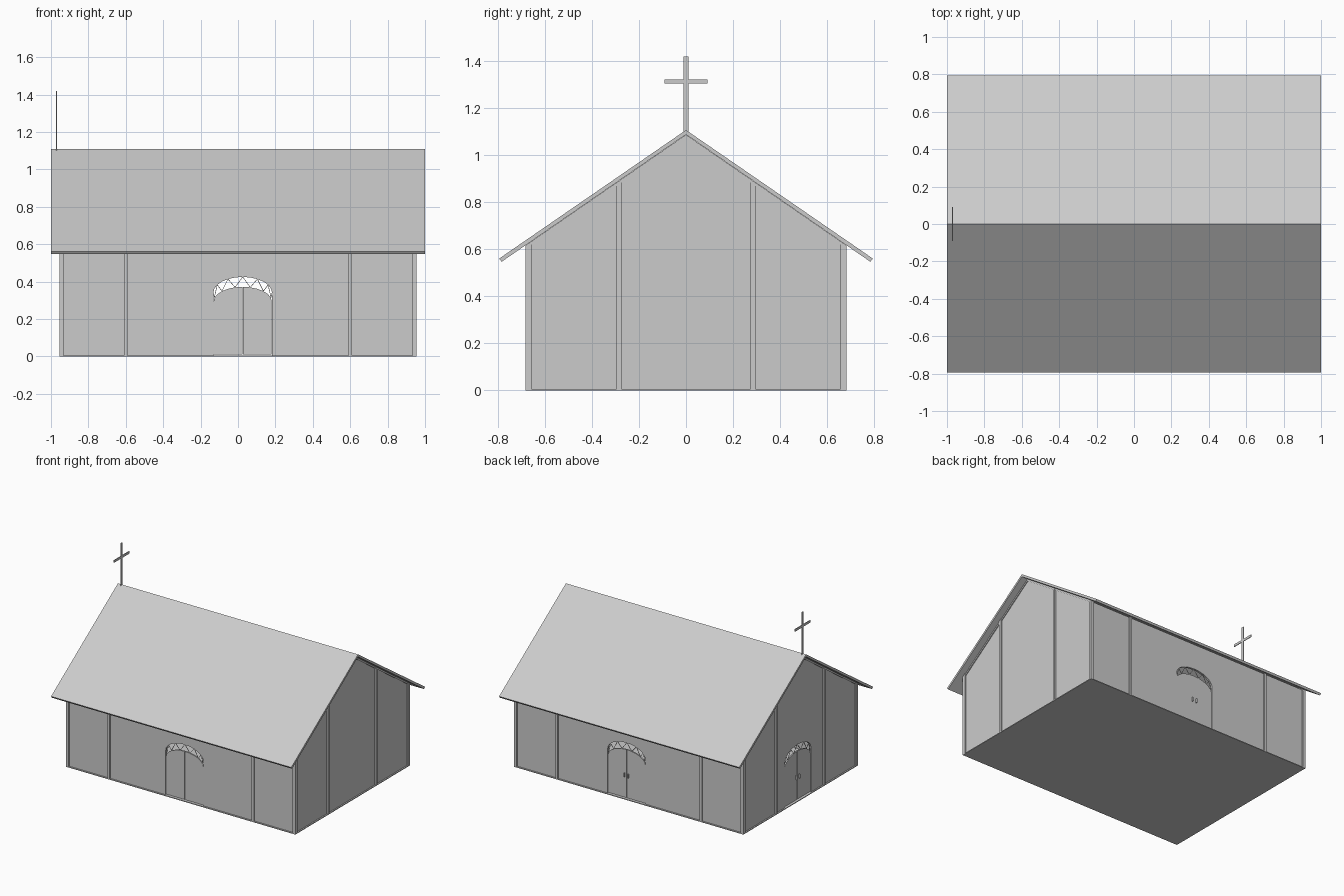
import bpy, bmesh, math
from mathutils import Vector

cube = bpy.data.objects.get("Cube")
if cube:
    bpy.data.objects.remove(cube, do_unlink=True)

grey = bpy.data.materials.new("plain grey")
grey.use_nodes = True
colour = (0.6, 0.6, 0.6, 1)
grey.diffuse_color = colour
grey.node_tree.nodes["Principled BSDF"].inputs["Base Color"].default_value = colour


def prism(name, outlines, axis, a, b):
    """Extrude outlines, drawn in (across, z), from a to b along axis x or y."""
    bm = bmesh.new()
    for pts in outlines:
        place = lambda p, d: (d, p[0], p[1]) if axis == "x" else (p[0], d, p[1])
        lo = [bm.verts.new(place(p, a)) for p in pts]
        hi = [bm.verts.new(place(p, b)) for p in pts]
        bm.faces.new(lo)
        bm.faces.new(hi[::-1])
        n = len(pts)
        for i in range(n):
            j = (i + 1) % n
            bm.faces.new((lo[j], lo[i], hi[i], hi[j]))
    bmesh.ops.recalc_face_normals(bm, faces=bm.faces)
    mesh = bpy.data.meshes.new(name)
    bm.to_mesh(mesh)
    bm.free()
    mesh.materials.append(grey)
    ob = bpy.data.objects.new(name, mesh)
    bpy.context.collection.objects.link(ob)
    return ob


def rect(u0, u1, z0, z1):
    return [(u0, z0), (u1, z0), (u1, z1), (u0, z1)]


def under_roof(u):
    return 1.088 - 0.69 * abs(u)


def arch(centre, half, spring, rise, start=0, end=180, steps=12):
    """Points along an elliptical arch, from the +side to the -side."""
    angles = [math.radians(start + (end - start) * i / steps) for i in range(steps + 1)]
    return [(centre + half * math.cos(t), spring + rise * math.sin(t)) for t in angles]


HX, HY = 0.955, 0.682      # outer faces of the posts
RECESS, THICK = 0.01, 0.015
HALF, SPRING, RISE = 0.157, 0.34, 0.085
DOOR_SPRING, DOOR_RISE = 0.295, 0.077
FLOOR = 0.006


def opening(centre):
    """Doorway notch, running from the +side foot to the -side foot."""
    return ([(centre + HALF, FLOOR)] + arch(centre, HALF, SPRING, RISE)
            + [(centre - HALF, FLOOR)])


def door(name, axis, sign, face, centre, handles):
    # Two leaves meeting in the middle
    outer, inner = sign * (face - 0.004), sign * (face - 0.014)
    gap = 0.001
    for side, label in ((1, "left"), (-1, "right")):
        top = arch(0, HALF - 0.002, DOOR_SPRING, DOOR_RISE, 0, 90, 6)
        leaf = [(gap, 0.01), (HALF - 0.002, 0.01)] + top[:-1] + [(gap, top[-1][1])]
        prism(f"{name}_{label}_leaf", [[(centre + side * u, z) for u, z in leaf]],
              axis, outer, inner)
        if handles:
            u = centre + side * 0.017
            prism(f"{name}_{label}_handle", [rect(u - 0.003, u + 0.003, 0.165, 0.195)],
                  axis, outer, outer + sign * 0.012)
    # Zigzag bars in the open band over the leaves
    low = arch(centre, HALF, DOOR_SPRING, DOOR_RISE)
    high = arch(centre, HALF, SPRING, RISE)
    bars = []
    for i in range(12):
        p, q = (low[i], high[i + 1]) if i % 2 else (high[i], low[i + 1])
        p, q = Vector(p), Vector(q)
        side = (q - p).orthogonal().normalized() * 0.0015
        bars.append([p + side, q + side, q - side, p - side])
    prism(name + "_fanlight_bars", bars, axis, outer, outer - sign * 0.003)


# Floor
prism("floor", [rect(-HX, HX, 0, FLOOR)], "y", -HY, HY)

# Long walls with a doorway, and their posts
eave = under_roof(HY)
for sign, label in ((-1, "front"), (1, "back")):
    face = HY - RECESS
    end = HX - RECESS
    wall = ([(-end, FLOOR), (-end, eave), (end, eave), (end, FLOOR)] + opening(0.025))
    prism(label + "_wall", [wall], "y", sign * face, sign * (face - THICK))
    door(label + "_door", "y", sign, face, 0.025, sign > 0)
    for x, part in ((-0.6, "right"), (0.6, "left")):
        prism(f"{label}_{part}_post", [rect(x - 0.009, x + 0.009, FLOOR, eave)],
              "y", sign * HY, sign * (face - THICK))

# Gable walls; only the right end has a doorway
for sign, label in ((-1, "right"), (1, "left")):
    face = HX - RECESS
    end = HY - RECESS
    wall = [(-end, FLOOR), (-end, under_roof(end)), (0, under_roof(0)),
            (end, under_roof(end)), (end, FLOOR)]
    if sign < 0:
        wall += opening(0.02)
        door("gable_door", "x", sign, face, 0.02, True)
    prism(label + "_gable_wall", [wall], "x", sign * face, sign * (face - THICK))
    for y, part in ((-0.285, "front"), (0.285, "back")):
        u0, u1 = y - 0.01, y + 0.01
        post = [(u0, FLOOR), (u1, FLOOR), (u1, under_roof(u1)), (u0, under_roof(u0))]
        prism(f"{label}_gable_{part}_post", [post], "x", sign * HX, sign * (face - THICK))
    # Rafters along the sloping top edge
    rafter = [(-HY, eave), (0, under_roof(0)), (HY, eave),
              (HY, eave - 0.014), (0, under_roof(0) - 0.014), (-HY, eave - 0.014)]
    prism(label + "_gable_rafter", [rafter], "x", sign * (HX - 0.004), sign * (face - THICK))

# Corner posts
for sx in (-1, 1):
    for sy in (-1, 1):
        a, b = sy * (HY - 0.024), sy * HY
        post = [(a, 0), (b, 0), (b, under_roof(b)), (a, under_roof(a))]
        prism("corner_post", [post], "x", sx * (HX - 0.022), sx * HX)

# Roof: one folded sheet
prism("roof", [[(-0.795, 0.561), (0, 1.108), (0.795, 0.561),
                (0.785, 0.547), (0, 1.089), (-0.785, 0.547)]], "x", -1, 1)

# Thin cross on the ridge
prism("cross_upright", [rect(-0.01, 0.01, 1.095, 1.42)], "x", -0.973, -0.967)
prism("cross_bar", [rect(-0.092, 0.092, 1.306, 1.324)], "x", -0.9725, -0.9675)
